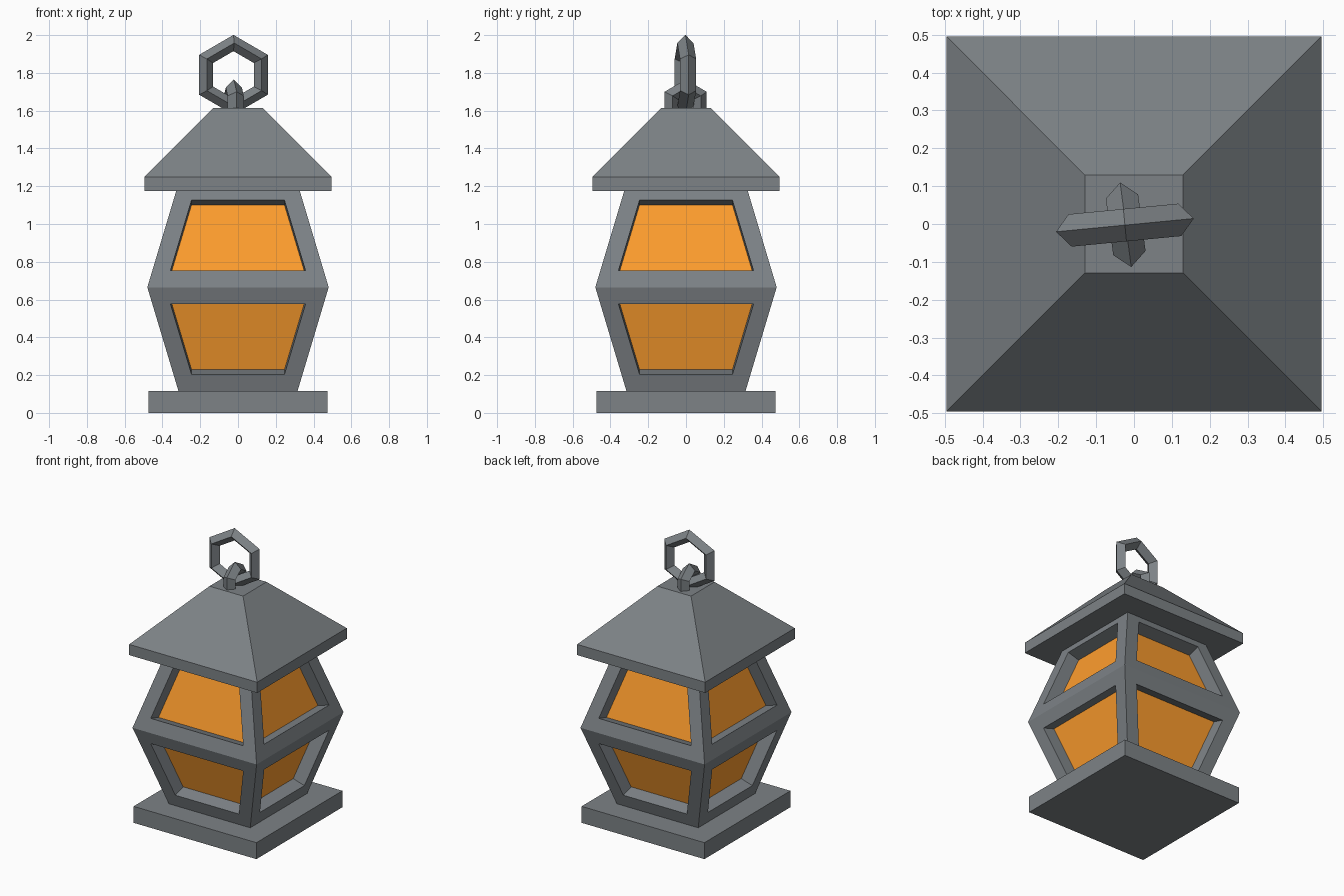
import bpy, bmesh
from math import radians

if "Cube" in bpy.data.objects:
    bpy.data.objects.remove(bpy.data.objects["Cube"])


def make_material(name, color):
    mat = bpy.data.materials.new(name)
    mat.diffuse_color = (*color, 1)
    mat.use_nodes = True
    mat.node_tree.nodes["Principled BSDF"].inputs["Base Color"].default_value = mat.diffuse_color
    return mat


iron = make_material("dark_iron", (0.205, 0.225, 0.24))
amber = make_material("amber_glass", (1.0, 0.34, 0.027))


def square_loft(name, sections, material=iron, recess=None):
    """Stack square sections (half width, z); optionally cut framed openings in the sides."""
    bm = bmesh.new()
    rings = [[bm.verts.new((sx * h, sy * h, z))
              for sx, sy in ((-1, -1), (1, -1), (1, 1), (-1, 1))]
             for h, z in sections]
    bm.faces.new(rings[0][::-1])
    bm.faces.new(rings[-1])
    sides = [bm.faces.new((a[i], a[(i + 1) % 4], b[(i + 1) % 4], b[i]))
             for a, b in zip(rings, rings[1:]) for i in range(4)]
    bm.normal_update()
    if recess:
        border, depth = recess
        bmesh.ops.inset_individual(bm, faces=sides, thickness=border, use_even_offset=True)
        bm.normal_update()
        # push each opening straight back, then open it to the glass
        for f in sides:
            inward = f.normal * -depth
            new = bmesh.ops.extrude_discrete_faces(bm, faces=[f])["faces"]
            bmesh.ops.translate(bm, verts=new[0].verts[:], vec=inward)
            bmesh.ops.delete(bm, geom=new, context='FACES_ONLY')
    mesh = bpy.data.meshes.new(name)
    bm.to_mesh(mesh)
    bm.free()
    mesh.materials.append(material)
    obj = bpy.data.objects.new(name, mesh)
    bpy.context.collection.objects.link(obj)
    return obj


def hex_ring(name, location, major, minor, yaw):
    """Six-sided upright ring with a diamond cross-section."""
    bpy.ops.mesh.primitive_torus_add(
        major_segments=6, minor_segments=4, major_radius=major, minor_radius=minor,
        location=location, rotation=(0, radians(90), radians(yaw)))
    obj = bpy.context.object
    obj.name = name
    obj.data.materials.append(iron)


# base plate
square_loft("base", [(0.475, 0), (0.475, 0.115)])

# window frame and the glass body behind it
body = [(0.315, 0.115), (0.48, 0.665), (0.315, 1.215)]
square_loft("window_frame", body, recess=(0.092, 0.09))
square_loft("glass", [(h - 0.094, z) for h, z in body], amber)

# roof with eave slab and flat top
square_loft("roof", [(0.495, 1.175), (0.495, 1.25), (0.13, 1.615)])

# small loop on the roof and the hanging ring through it
hex_ring("roof_loop", (-0.022, -0.002, 1.635), 0.087, 0.043, 7.5)
hex_ring("hanging_ring", (-0.024, -0.003, 1.79), 0.168, 0.043, 95.5)
